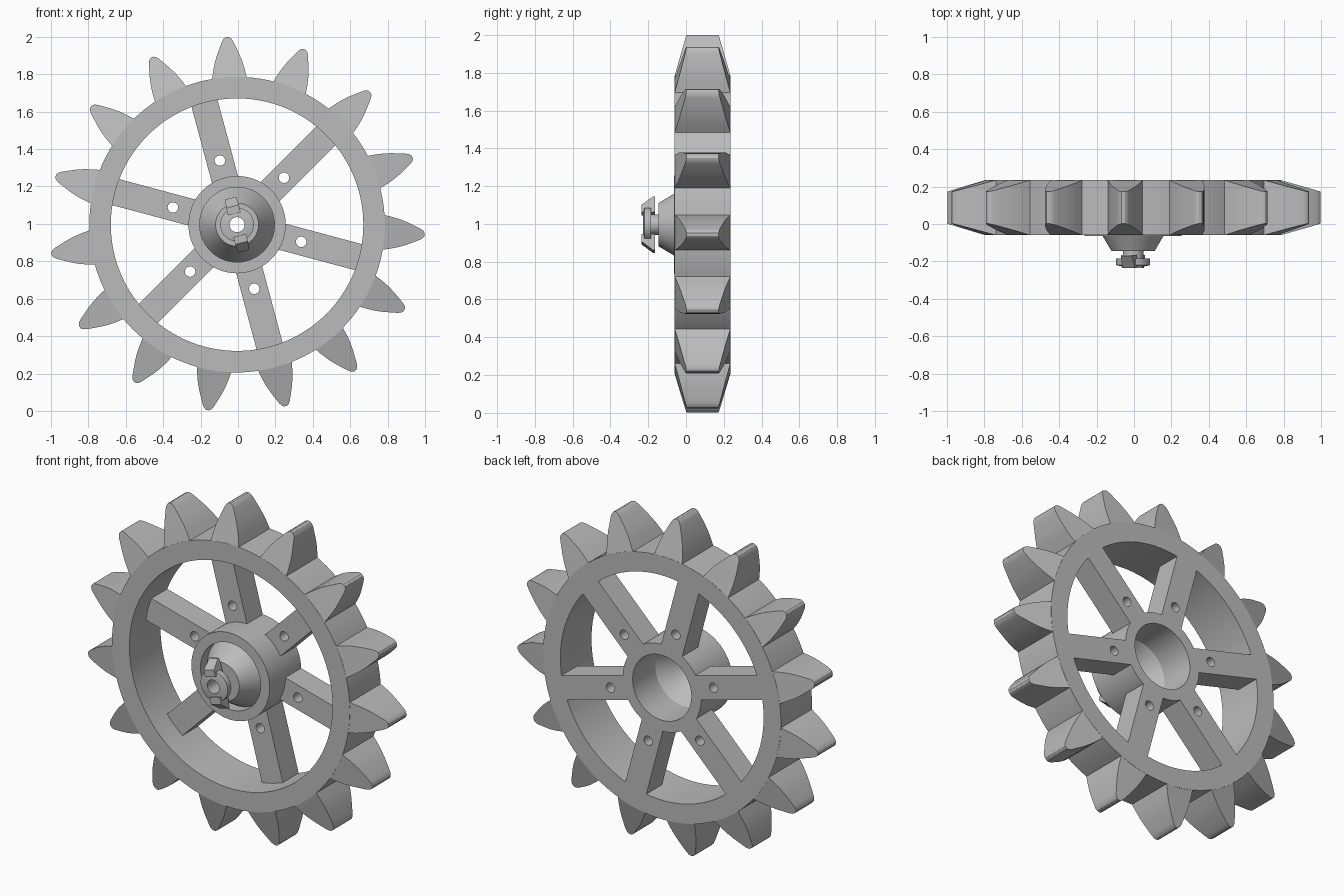
import bpy, bmesh, math
from mathutils import Matrix, Vector

cube = bpy.data.objects.get("Cube")
if cube:
    bpy.data.objects.remove(cube)

CX, CZ = -0.005, 0.996      # wheel axis, running along y
FRONT, BACK = -0.06, 0.235
RIM, BORE, HUB = 0.79, 0.675, 0.26
SPOKE = 0.072               # half width of a spoke

steel = bpy.data.materials.new("plain_grey")
steel.use_nodes = True
steel.diffuse_color = (0.5, 0.5, 0.5, 1)
steel.node_tree.nodes["Principled BSDF"].inputs["Base Color"].default_value = (0.5, 0.5, 0.5, 1)


def finish(name, bm, angle=0.0):
    """Turn a bmesh (x radial, z tangential) into a part placed on the axis."""
    bmesh.ops.remove_doubles(bm, verts=bm.verts, dist=1e-5)
    bmesh.ops.recalc_face_normals(bm, faces=bm.faces)
    bm.transform(Matrix.Rotation(-math.radians(angle), 4, 'Y'))
    mesh = bpy.data.meshes.new(name)
    bm.to_mesh(mesh)
    bm.free()
    mesh.materials.append(steel)
    mesh.shade_smooth()
    mesh.set_sharp_from_angle(angle=math.radians(30))
    obj = bpy.data.objects.new(name, mesh)
    obj.location = (CX, 0, CZ)
    bpy.context.collection.objects.link(obj)
    return obj


def lathe(name, profile, steps=96):
    """Spin a closed (radius, y) profile about the axis."""
    bm = bmesh.new()
    vs = [bm.verts.new((r, y, 0)) for r, y in profile]
    es = [bm.edges.new((vs[i - 1], vs[i])) for i in range(len(vs))]
    bmesh.ops.spin(bm, geom=vs + es, cent=(0, 0, 0), axis=(0, 1, 0),
                   angle=math.tau, steps=steps, use_merge=False)
    return finish(name, bm)


def bar(name, rows, front, back, angle):
    """Radial bar from (radius, half width) rows, with depth set by radius."""
    bm = bmesh.new()
    rings = []
    for u, w in rows:
        r = math.hypot(u, w)
        rings.append([bm.verts.new(p) for p in (
            (u, front(r), -w), (u, front(r), w), (u, back(r), w), (u, back(r), -w))])
    for a, b in zip(rings, rings[1:]):
        for i in range(4):
            bm.faces.new((a[i - 1], a[i], b[i], b[i - 1]))
    bm.faces.new(rings[0])
    bm.faces.new(rings[-1])
    return finish(name, bm, angle)


def drilled_block(name, u0, half, radius, y0, y1, angle, n=24):
    """Square block with a round hole running through it along y."""
    bm = bmesh.new()
    loops = []
    for y, square in ((y0, True), (y1, True), (y1, False), (y0, False)):
        loop = []
        for i in range(n):
            t = math.tau * i / n
            c, s = math.cos(t), math.sin(t)
            k = half / max(abs(c), abs(s)) if square else radius
            loop.append(bm.verts.new((u0 + k * c, y, k * s)))
        loops.append(loop)
    for j in range(4):
        a, b = loops[j - 1], loops[j]
        for i in range(n):
            bm.faces.new((a[i - 1], a[i], b[i], b[i - 1]))
    return finish(name, bm, angle)


# Rim
lathe("rim", [(RIM, FRONT), (RIM, BACK), (BORE, BACK), (BORE, FRONT)], 120)

# Hub with a hollow nose cone set into its front recess
lathe("hub", [(HUB, FRONT - 0.004), (HUB, BACK), (0.195, BACK), (0.195, 0.02),
              (0.1, -0.13), (0.04, -0.13), (0.04, -0.145), (0.115, -0.145),
              (0.2, 0.0), (0.2, FRONT - 0.004)])

# Teeth, tapered towards the tip on both faces
tooth_rows = [(0.784, 0.093), (0.83, 0.084), (0.87, 0.074), (0.91, 0.06),
              (0.95, 0.043), (0.98, 0.03), (0.996, 0.02), (1.004, 0.008)]


def taper(r):
    return max(0, r - RIM) * 0.29


for i in range(15):
    bar("tooth", tooth_rows, lambda r: FRONT + taper(r), lambda r: BACK - taper(r), 93 - 24 * i)

# Spokes, flush with the back, bolted through a drilled block near the hub
HOLE_R, SPOKE_FRONT = 0.355, 0.085
for i in range(6):
    angle = 45 + 60 * i
    drilled_block("spoke_bolt_block", HOLE_R, SPOKE, 0.028, SPOKE_FRONT, BACK, angle)
    for name, u0, u1 in (("spoke_root", 0.24, HOLE_R - SPOKE),
                         ("spoke", HOLE_R + SPOKE, BORE + 0.001)):
        bar(name, [(u0, SPOKE), (u1, SPOKE)], lambda r: SPOKE_FRONT, lambda r: BACK, angle)

# Nose collar with two sloping drive lugs
lathe("nose_collar", [(0.055, -0.14), (0.055, -0.185), (0.09, -0.185), (0.09, -0.22),
                      (0.055, -0.228), (0.04, -0.228), (0.04, -0.14)], 48)
for angle in (104, 284):
    bar("drive_lug", [(0.06, 0.035), (0.1, 0.035), (0.146, 0.03)],
        lambda r: -0.235 + max(0, r - 0.106) * 1.4, lambda r: -0.165, angle)
